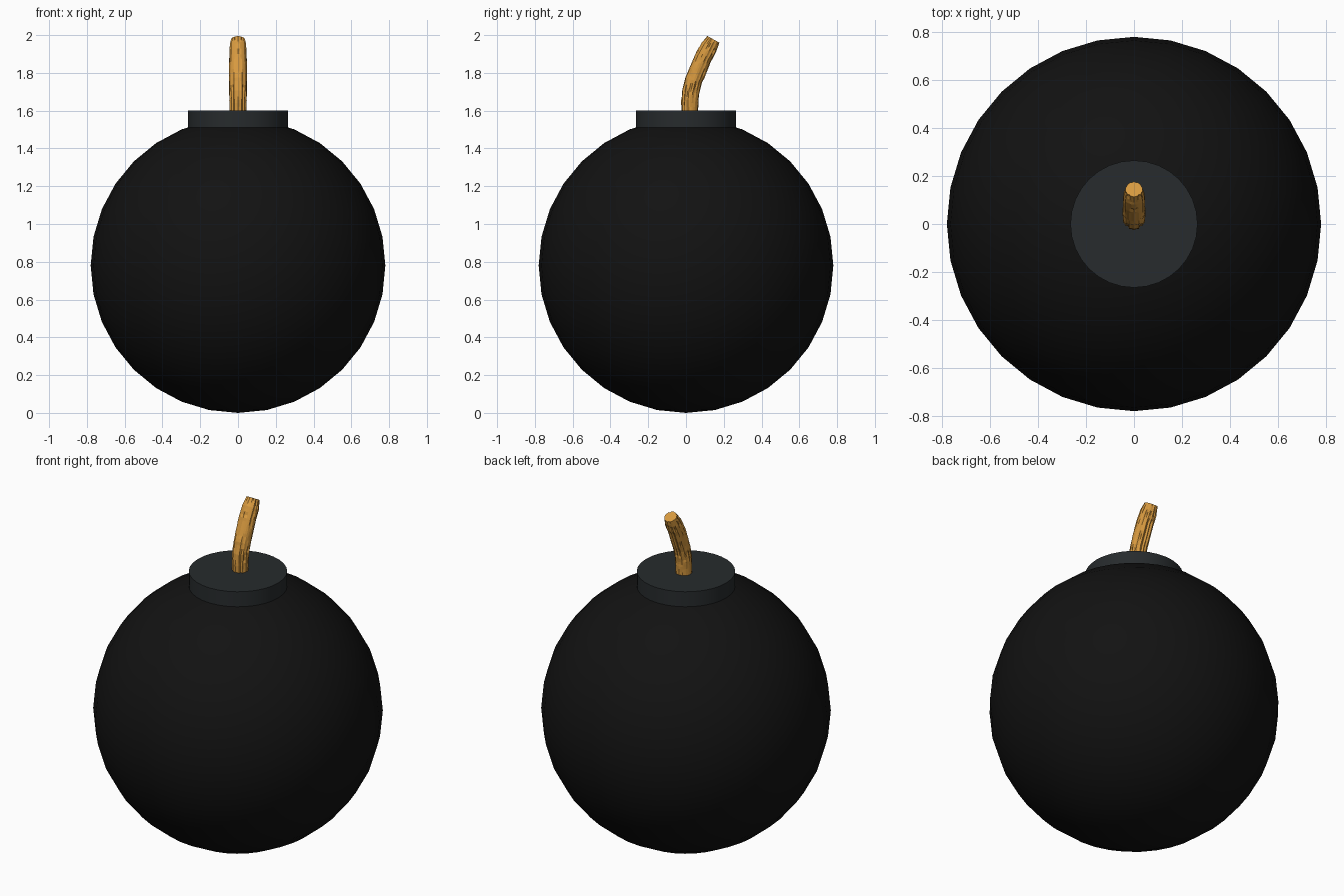
import bpy, bmesh, math, random
from mathutils import Vector

if "Cube" in bpy.data.objects:
    bpy.data.objects.remove(bpy.data.objects["Cube"])

random.seed(4)


def paint(obj, name, color):
    mat = bpy.data.materials.new(name)
    mat.diffuse_color = (*color, 1)
    mat.use_nodes = True
    mat.node_tree.nodes["Principled BSDF"].inputs["Base Color"].default_value = mat.diffuse_color
    obj.data.materials.append(mat)


def smooth(obj, degrees):
    bpy.ops.object.select_all(action='DESELECT')
    obj.select_set(True)
    bpy.context.view_layer.objects.active = obj
    bpy.ops.object.shade_smooth_by_angle(angle=math.radians(degrees))


# Round body
bpy.ops.mesh.primitive_uv_sphere_add(segments=32, ring_count=16, radius=0.78, location=(0, 0, 0.78))
body = bpy.context.object
body.name = "round_body"
paint(body, "black_iron", (0.006, 0.006, 0.006))
smooth(body, 30)

# Flat collar on top
bpy.ops.mesh.primitive_cylinder_add(vertices=32, radius=0.265, depth=0.12, location=(0, 0, 1.54))
collar = bpy.context.object
collar.name = "collar"
paint(collar, "dark_steel", (0.02, 0.024, 0.026))
smooth(collar, 30)

# Fuse: rough rope swept along a bent path, as (y, z, radius)
path = [(0.02, 1.56, 0.042), (0.02, 1.64, 0.045), (0.025, 1.70, 0.047), (0.04, 1.76, 0.047),
        (0.065, 1.82, 0.047), (0.09, 1.88, 0.046), (0.12, 1.935, 0.045), (0.144, 1.978, 0.036)]
SIDES, STEPS = 28, 4
half = SIDES // 2


def sample(t):
    i = min(int(t), len(path) - 2)
    return Vector(path[i]).lerp(Vector(path[i + 1]), t - i)


bm = bmesh.new()
rings = []
count = (len(path) - 1) * STEPS
depth = [0.0] * (half + 1)
for k in range(count + 1):
    t = k / STEPS
    y, z, r = sample(t)
    a, b = sample(max(t - 0.5, 0)), sample(min(t + 0.5, len(path) - 1))
    tangent = Vector((0, b.x - a.x, b.y - a.y)).normalized()
    side = Vector((1, 0, 0))
    up = tangent.cross(side)
    # Lengthwise fibres: each groove keeps its depth for a few rings, mirrored in x
    for j in range(half + 1):
        if k == 0 or random.random() < 0.3:
            depth[j] = random.choice((0, 0, 0.06, 0.16)) if j % 2 else random.uniform(-0.05, 0.03)
    ring = []
    for s in range(SIDES):
        ang = 2 * math.pi * s / SIDES - math.pi / 2
        rr = r * (1 - depth[min(s, SIDES - s)])
        ring.append(bm.verts.new(Vector((0, y, z)) + rr * (math.cos(ang) * side + math.sin(ang) * up)))
    rings.append(ring)
for lo, hi in zip(rings, rings[1:]):
    for s in range(SIDES):
        n = (s + 1) % SIDES
        bm.faces.new((lo[s], lo[n], hi[n], hi[s]))
bm.faces.new(rings[0][::-1])
bm.faces.new(rings[-1])
bmesh.ops.recalc_face_normals(bm, faces=bm.faces)
mesh = bpy.data.meshes.new("fuse")
bm.to_mesh(mesh)
bm.free()
fuse = bpy.data.objects.new("fuse", mesh)
bpy.context.collection.objects.link(fuse)
paint(fuse, "amber_rope", (0.68, 0.32, 0.05))
